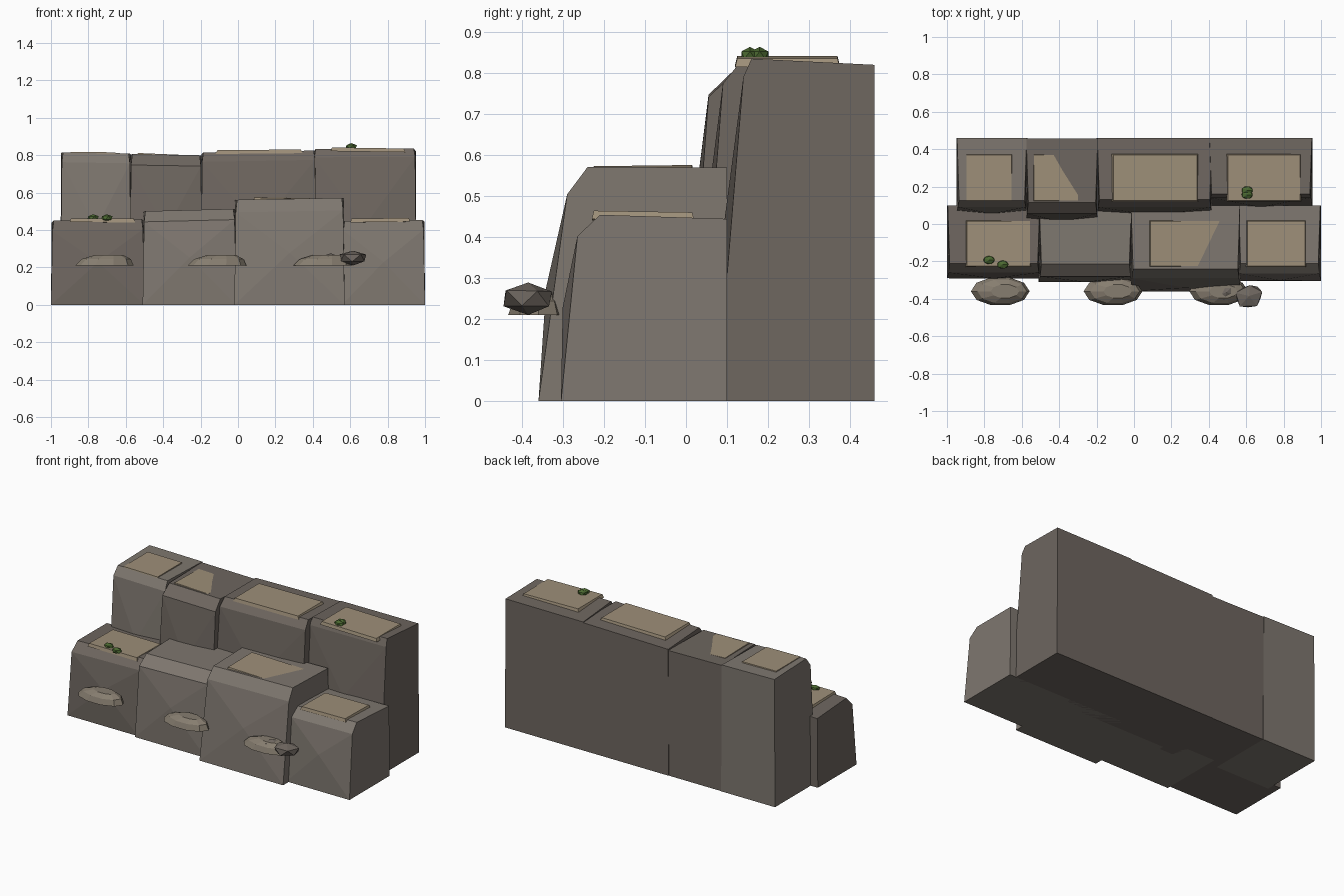
import bpy, bmesh, math, random
from mathutils import Vector

if "Cube" in bpy.data.objects:
    bpy.data.objects.remove(bpy.data.objects["Cube"])

random.seed(4)


def material(name, rgb):
    m = bpy.data.materials.new(name)
    m.diffuse_color = (*rgb, 1)
    m.use_nodes = True
    m.node_tree.nodes["Principled BSDF"].inputs["Base Color"].default_value = m.diffuse_color
    return m


LIGHT = material("light_stone", (0.21, 0.185, 0.16))
DARK = material("dark_stone", (0.155, 0.133, 0.115))
SAND = material("sandy_stone", (0.34, 0.275, 0.19))
LEDGE = material("ledge_stone", (0.24, 0.205, 0.16))
MOSS = material("moss_green", (0.07, 0.14, 0.03))


def finish(bm, name, mat):
    bmesh.ops.recalc_face_normals(bm, faces=bm.faces[:])
    me = bpy.data.meshes.new(name)
    bm.to_mesh(me)
    bm.free()
    me.materials.append(mat)
    ob = bpy.data.objects.new(name, me)
    bpy.context.collection.objects.link(ob)
    return ob


def block(name, x0, x1, yb, foot, shoulder, lip, zb, tilt, mat):
    """Cliff block: side profile spanned in x, with a worn front that bulges."""
    bm = bmesh.new()
    prof = [(foot, 0), shoulder, lip, (yb, zb), (yb, 0)]
    inset = [0, 0.008, 0.015, 0.004, 0]
    rows = []
    for x, s in ((x0, 1), (x1, -1)):
        rows.append([bm.verts.new((x + s * i, y, z - (s * tilt if z else 0)))
                     for (y, z), i in zip(prof, inset)])
    a, b = rows
    n = len(prof)
    faces = [bm.faces.new((a[i], a[(i + 1) % n], b[(i + 1) % n], b[i])) for i in range(n)]
    bm.faces.new(a)
    bm.faces.new(b[::-1])
    c = bmesh.ops.poke(bm, faces=[faces[0]])["verts"][0]
    c.co.y -= 0.016
    c.co.z += 0.03
    return finish(bm, name, mat)


# Front tier of cliff blocks
block("front_block_1", -1.0, -0.50, 0.10, -0.29, (-0.26, 0.40), (-0.21, 0.455), 0.445, 0.005, DARK)
block("front_block_2", -0.51, -0.01, 0.10, -0.31, (-0.28, 0.45), (-0.215, 0.507), 0.505, 0.006, LIGHT)
block("front_block_3", -0.02, 0.57, 0.10, -0.36, (-0.29, 0.50), (-0.24, 0.567), 0.565, 0.005, LIGHT)
block("front_block_4", 0.555, 1.0, 0.10, -0.305, (-0.265, 0.40), (-0.21, 0.452), 0.442, 0.003, LIGHT)

# Back tier of taller blocks
block("back_block_1", -0.95, -0.57, 0.46, 0.05, (0.09, 0.76), (0.125, 0.813), 0.81, -0.003, LIGHT)
block("back_block_2", -0.58, -0.19, 0.458, 0.0, (0.055, 0.745), (0.115, 0.803), 0.80, -0.003, DARK)
block("back_block_3", -0.20, 0.42, 0.46, 0.03, (0.09, 0.77), (0.13, 0.82), 0.81, 0.005, DARK)
block("back_block_4", 0.40, 0.955, 0.46, 0.075, (0.14, 0.79), (0.16, 0.835), 0.82, 0.001, DARK)


def slab(name, x0, x1, y0, y1, z, tilt=0.0, pitch=0.0):
    """Thin capping plate with a small top bevel."""
    bm = bmesh.new()
    cx, cy = (x0 + x1) / 2, (y0 + y1) / 2
    bmesh.ops.create_cube(bm, size=1)
    for v in bm.verts:
        k = 0.96 if v.co.z > 0 else 1
        v.co = Vector((cx + v.co.x * k * (x1 - x0), cy + v.co.y * k * (y1 - y0),
                       z + v.co.z * 0.02 + v.co.x * tilt + v.co.y * pitch))
    return finish(bm, name, SAND)


# Sandy slabs capping the blocks
slab("front_slab_1", -0.90, -0.55, -0.23, 0.02, 0.45, -0.002, -0.004)
slab("front_slab_3", 0.08, 0.47, -0.23, 0.02, 0.561, -0.008, 0.003)
slab("front_slab_4", 0.60, 0.92, -0.23, 0.02, 0.451, 0.004, -0.004)
slab("back_slab_1", -0.90, -0.65, 0.12, 0.375, 0.807, -0.003)
slab("back_slab_2", -0.54, -0.295, 0.12, 0.375, 0.794, -0.01, -0.006)
slab("back_slab_3", -0.12, 0.345, 0.12, 0.375, 0.819, 0.004)
slab("back_slab_4", 0.495, 0.895, 0.12, 0.375, 0.829, -0.006)


def ledge(name, x, y, z=0.21):
    """Low flat-bottomed dome jutting from the front."""
    bm = bmesh.new()
    rings = []
    for k, h, dx in ((1, 0, 0), (0.84, 0.035, 0.01), (0.48, 0.057, 0.025)):
        ring = []
        for i in range(10):
            t = math.tau * i / 10
            ring.append(bm.verts.new((x + dx + 0.157 * k * math.cos(t),
                                      y + 0.078 * k * math.sin(t), z + h)))
        rings.append(ring)
    for a, b in zip(rings, rings[1:]):
        for i in range(10):
            bm.faces.new((a[i], a[(i + 1) % 10], b[(i + 1) % 10], b[i]))
    bm.faces.new(rings[0])
    bm.faces.new(rings[-1])
    return finish(bm, name, LEDGE)


for n, (x, y) in enumerate(((-0.715, -0.36), (-0.112, -0.36), (0.453, -0.36))):
    ledge(f"front_ledge_{n + 1}", x, y)


def lump(name, loc, size, mat, jitter, turn=0.0):
    """Faceted stone or moss tuft."""
    bm = bmesh.new()
    bmesh.ops.create_icosphere(bm, subdivisions=1, radius=1)
    for v in bm.verts:
        v.co *= 1 + random.uniform(-jitter, jitter)
    ob = finish(bm, name, mat)
    ob.location, ob.scale, ob.rotation_euler.z = loc, size, turn
    return ob


# Loose stones on the right ledge
lump("loose_stone_large", (0.615, -0.385, 0.25), (0.082, 0.068, 0.042), DARK, 0.12, 0.3)
lump("loose_stone_small", (0.495, -0.365, 0.25), (0.058, 0.04, 0.024), DARK, 0.12, 0.8)

# Moss tufts
for n, p in enumerate(((-0.775, -0.193, 0.465), (-0.702, -0.217, 0.465),
                       (0.605, 0.18, 0.845), (0.605, 0.156, 0.845))):
    lump(f"moss_tuft_{n + 1}", p, (0.034, 0.025, 0.02), MOSS, 0.03)
